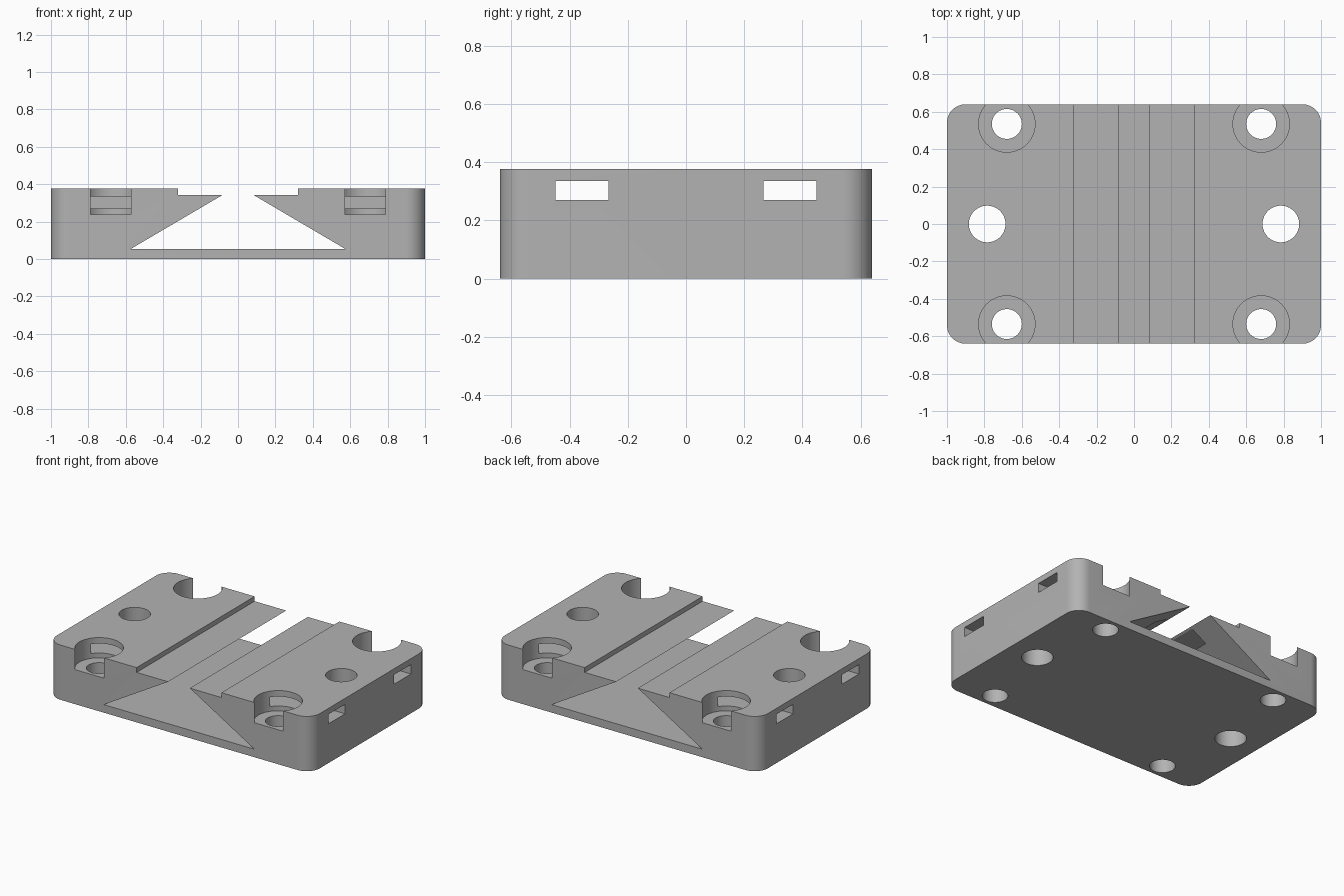
import bpy
import bmesh
import math
from mathutils import Matrix

cube = bpy.data.objects.get("Cube")
if cube:
    bpy.data.objects.remove(cube, do_unlink=True)

WIDTH, DEPTH, HEIGHT, CORNER = 2.0, 1.28, 0.376, 0.1

grey = bpy.data.materials.new("plain grey")
grey.use_nodes = True
colour = (0.45, 0.45, 0.45, 1)
grey.diffuse_color = colour
grey.node_tree.nodes["Principled BSDF"].inputs["Base Color"].default_value = colour


def make_object(name, bm):
    bmesh.ops.recalc_face_normals(bm, faces=bm.faces[:])
    mesh = bpy.data.meshes.new(name)
    bm.to_mesh(mesh)
    bm.free()
    mesh.materials.append(grey)
    obj = bpy.data.objects.new(name, mesh)
    bpy.context.collection.objects.link(obj)
    return obj


def box(name, low, high):
    bm = bmesh.new()
    bmesh.ops.create_cube(bm, size=1)
    for v in bm.verts:
        v.co = [h if c > 0 else l for c, l, h in zip(v.co, low, high)]
    return make_object(name, bm)


def cylinder(name, x, y, radius, bottom, top):
    bm = bmesh.new()
    bmesh.ops.create_cone(bm, cap_ends=True, segments=64, radius1=radius,
                          radius2=radius, depth=top - bottom,
                          matrix=Matrix.Translation((x, y, (bottom + top) / 2)))
    return make_object(name, bm)


def prism(name, outline, y):
    """Extrude an x-z outline from -y to y."""
    bm = bmesh.new()
    face = bm.faces.new([bm.verts.new((x, -y, z)) for x, z in outline])
    grown = bmesh.ops.extrude_face_region(bm, geom=[face])["geom"]
    bmesh.ops.translate(bm, vec=(0, 2 * y, 0),
                        verts=[g for g in grown if isinstance(g, bmesh.types.BMVert)])
    return make_object(name, bm)


# Block with rounded upright corners
block = box("mounting_block", (-WIDTH / 2, -DEPTH / 2, 0), (WIDTH / 2, DEPTH / 2, HEIGHT))
bm = bmesh.new()
bm.from_mesh(block.data)
upright = [e for e in bm.edges if abs(e.verts[0].co.z - e.verts[1].co.z) > 0.1]
bmesh.ops.bevel(bm, geom=upright, offset=CORNER, segments=12, profile=0.5, affect='EDGES')
bm.to_mesh(block.data)
bm.free()

# Dovetail channel with a shallow wide step at the top
right_side = [(0.572, 0.055), (0.082, 0.343), (0.322, 0.343), (0.322, 0.5)]
outline = right_side + [(-x, z) for x, z in reversed(right_side)]
cutters = [prism("dovetail_cutter", outline, DEPTH)]

# Screw holes with open counterbores, plain holes and cross slots
for side in (-1, 1):
    cutters.append(cylinder("plain_hole_cutter", side * 0.785, 0, 0.098, -0.1, 0.5))
    for end in (-1, 1):
        x, y = side * 0.68, end * 0.535
        cutters.append(cylinder("screw_hole_cutter", x, y, 0.08, -0.1, 0.5))
        cutters.append(cylinder("counterbore_cutter", x, y, 0.151, 0.237, 0.5))
for end in (-1, 1):
    near, far = sorted((end * 0.267, end * 0.448))
    cutters.append(box("slot_cutter", (-1.2, near, 0.27), (1.2, far, 0.335)))

for cutter in cutters:
    cutter.hide_render = True
    cut = block.modifiers.new(cutter.name, 'BOOLEAN')
    cut.operation = 'DIFFERENCE'
    cut.solver = 'EXACT'
    cut.object = cutter

# Bake the cuts and drop the cutters
bpy.context.view_layer.update()
graph = bpy.context.evaluated_depsgraph_get()
baked = bpy.data.meshes.new_from_object(block.evaluated_get(graph))
block.modifiers.clear()
block.data = baked
for cutter in cutters:
    bpy.data.objects.remove(cutter, do_unlink=True)

# Smooth round walls, crisp edges
bpy.ops.object.select_all(action='DESELECT')
block.select_set(True)
bpy.context.view_layer.objects.active = block
bpy.ops.object.shade_smooth_by_angle(angle=math.radians(30))
